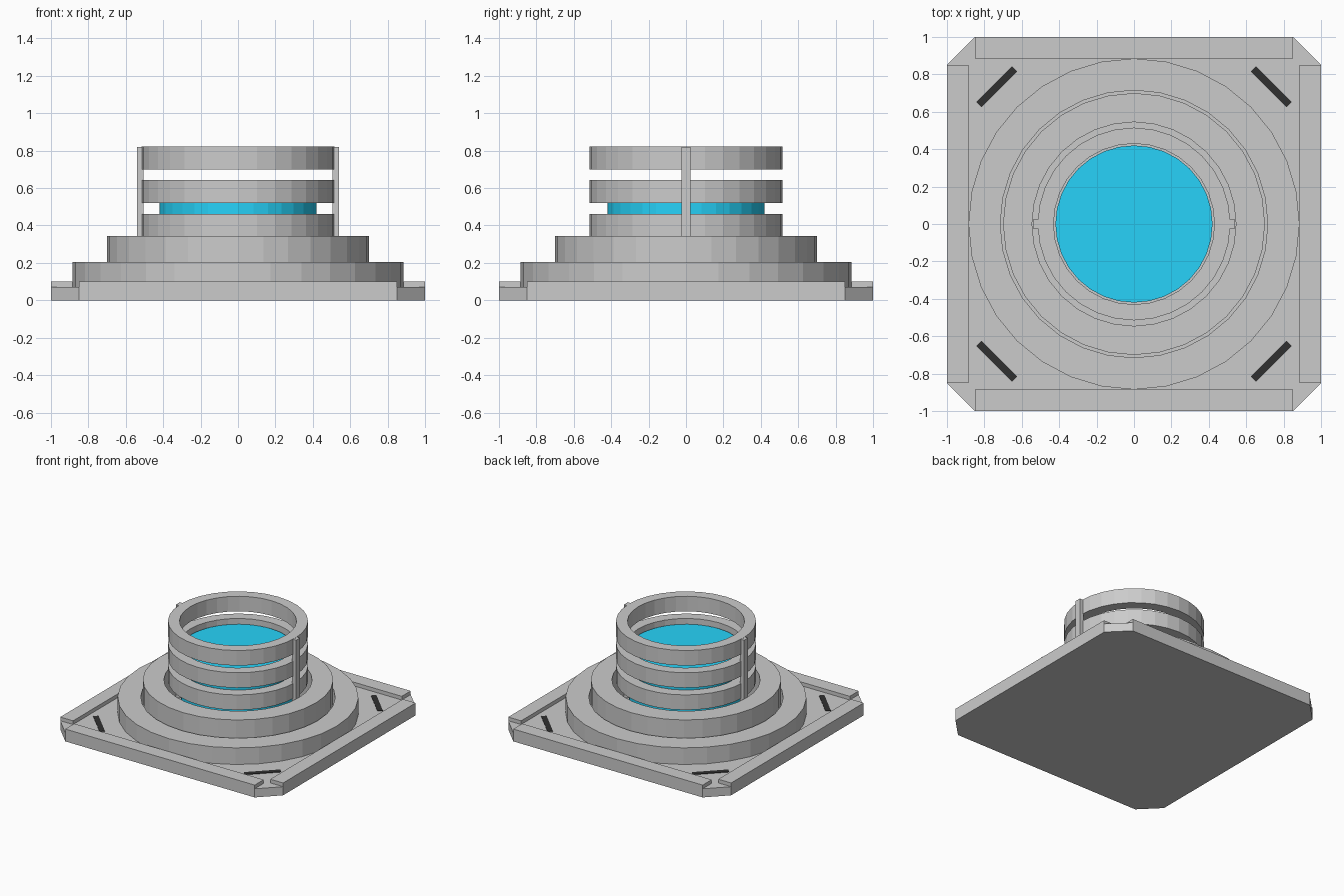
import bpy, bmesh, math
from mathutils import Matrix

if "Cube" in bpy.data.objects:
    bpy.data.objects.remove(bpy.data.objects["Cube"])

SIDES = 32


def material(name, colour):
    m = bpy.data.materials.new(name)
    m.diffuse_color = (*colour, 1)
    m.use_nodes = True
    m.node_tree.nodes["Principled BSDF"].inputs["Base Color"].default_value = m.diffuse_color
    return m


def finish(bm, name, mat=None):
    bmesh.ops.recalc_face_normals(bm, faces=bm.faces)
    me = bpy.data.meshes.new(name)
    bm.to_mesh(me)
    bm.free()
    ob = bpy.data.objects.new(name, me)
    bpy.context.collection.objects.link(ob)
    if mat:
        me.materials.append(mat)
    return ob


def prism(name, outline, z0, z1, mat=None):
    bm = bmesh.new()
    face = bm.faces.new([bm.verts.new((x, y, z0)) for x, y in outline])
    top = bmesh.ops.extrude_face_region(bm, geom=[face])["geom"]
    bmesh.ops.translate(bm, vec=(0, 0, z1 - z0),
                        verts=[v for v in top if isinstance(v, bmesh.types.BMVert)])
    if len(bm.faces) < len(outline) + 2:
        bm.faces.new(list(face.verts)) if face.is_valid is False else None
    return finish(bm, name, mat)


def circle(r):
    return [(r * math.sin(2 * math.pi * i / SIDES), r * math.cos(2 * math.pi * i / SIDES))
            for i in range(SIDES)]


def ring(name, r_out, r_in, z0, z1):
    bm = bmesh.new()
    loops = [[bm.verts.new((x, y, z)) for x, y in circle(r)]
             for r, z in ((r_out, z0), (r_out, z1), (r_in, z1), (r_in, z0))]
    for k in range(4):
        a, b = loops[k], loops[(k + 1) % 4]
        for i in range(SIDES):
            j = (i + 1) % SIDES
            bm.faces.new((a[i], a[j], b[j], b[i]))
    return finish(bm, name)


def box(name, centre, size, angle=0, mat=None):
    bm = bmesh.new()
    bmesh.ops.create_cube(bm, size=1, matrix=Matrix.Rotation(angle, 4, 'Z')
                          @ Matrix.Translation(centre) @ Matrix.Diagonal((*size, 1)))
    return finish(bm, name, mat)


blue = material("blue", (0.02, 0.65, 0.95))
black = material("black", (0.03, 0.03, 0.03))

# Square base plate with cut corners
prism("base_plate", [(-1, -0.85), (-0.85, -1), (0.85, -1), (1, -0.85),
                     (1, 0.85), (0.85, 1), (-0.85, 1), (-1, 0.85)], 0, 0.07)

# Edge rails and diagonal corner slots
for i in range(4):
    a = i * math.pi / 2
    box("edge_rail", (0, -0.9425, 0.085), (1.7, 0.115, 0.03), a)
    box("corner_slot", (0, -1.037, 0.071), (0.272, 0.04, 0.006), a + math.pi / 4, black)

# Stepped collars around the tower
ring("lower_collar", 0.885, 0.715, 0.07, 0.205)
ring("upper_collar", 0.70, 0.545, 0.07, 0.345)

# Stack of spaced rings
for z in (0.34, 0.52, 0.70):
    ring("tower_ring", 0.515, 0.43, z, z + 0.122)

# Two upright bars holding the rings
for s in (-1, 1):
    box("upright_bar", (s * 0.522, 0, 0.445), (0.036, 0.05, 0.75))

# Blue core
prism("blue_core", circle(0.42), 0.07, 0.60, blue)
